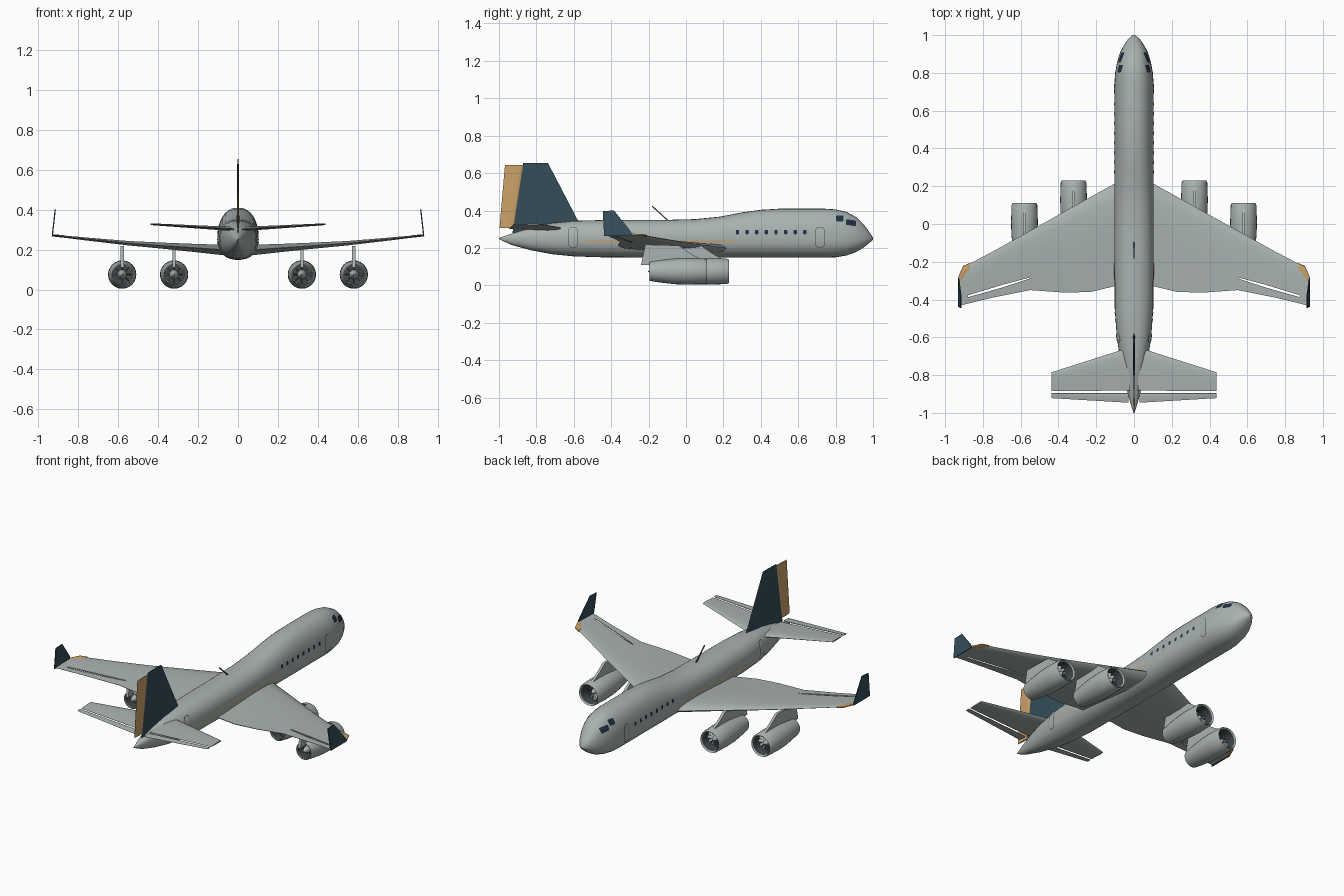
import bpy, bmesh, math
from mathutils import Vector

if "Cube" in bpy.data.objects:
    bpy.data.objects.remove(bpy.data.objects["Cube"])


def material(name, rgb):
    m = bpy.data.materials.new(name)
    m.diffuse_color = (*rgb, 1)
    m.use_nodes = True
    m.node_tree.nodes["Principled BSDF"].inputs["Base Color"].default_value = m.diffuse_color
    return m


BODY = material("body_grey", (0.40, 0.45, 0.44))
NAVY = material("dark_blue", (0.035, 0.075, 0.10))
TAN = material("tan", (0.60, 0.36, 0.14))
GLASS = material("window_blue", (0.015, 0.03, 0.06))
DARK = material("dark_metal", (0.05, 0.065, 0.07))


def make(name, bm, mat, mirror=False, smooth=30):
    bmesh.ops.recalc_face_normals(bm, faces=bm.faces)
    me = bpy.data.meshes.new(name)
    bm.to_mesh(me)
    bm.free()
    ob = bpy.data.objects.new(name, me)
    bpy.context.collection.objects.link(ob)
    me.materials.append(mat)
    bpy.context.view_layer.objects.active = ob
    bpy.ops.object.select_all(action='DESELECT')
    ob.select_set(True)
    if smooth:
        bpy.ops.object.shade_smooth_by_angle(angle=math.radians(smooth))
    if mirror:
        ob.modifiers.new("mirror", 'MIRROR').use_mirror_merge = False
    return ob


def loft(bm, rings, cap=True):
    vs = [[bm.verts.new(p) for p in r] for r in rings]
    n = len(vs[0])
    for a, b in zip(vs, vs[1:]):
        for i in range(n):
            bm.faces.new((a[i], a[(i + 1) % n], b[(i + 1) % n], b[i]))
    if cap:
        bm.faces.new(vs[0])
        bm.faces.new(vs[-1])


def foil(name, sections, mat, vertical=False, mirror=True):
    """Loft of airfoils; section = span, leading y, trailing y, offset, thickness."""
    shape = [(0, 0), (.04, .3), (.15, .47), (.35, .5), (.65, .3), (1, .04),
             (1, -.04), (.65, -.3), (.35, -.5), (.15, -.47), (.04, -.3)]
    rings = []
    for s, le, te, off, t in sections:
        pts = [(le + (te - le) * u, off + t * v) for u, v in shape]
        rings.append([(q, y, s) if vertical else (s, y, q) for y, q in pts])
    bm = bmesh.new()
    loft(bm, rings)
    return make(name, bm, mat, mirror)


def prism(name, low, high, mat, mirror=True):
    bm = bmesh.new()
    loft(bm, [low, high])
    return make(name, bm, mat, mirror, 0)


# Fuselage: stations of y, half width, bottom z, top z
ST = [(-1, .003, .247, .253), (-.93, .024, .215, .277), (-.83, .05, .188, .308),
      (-.72, .073, .167, .332), (-.6, .091, .155, .345), (-.45, .102, .15, .349),
      (-.1, .104, .148, .35), (.05, .104, .148, .354), (.18, .104, .148, .367),
      (.3, .104, .148, .39), (.4, .104, .148, .404), (.5, .104, .148, .41),
      (.74, .104, .148, .41), (.8, .1, .15, .406), (.86, .089, .16, .392),
      (.91, .073, .178, .365), (.95, .052, .202, .327), (.98, .03, .226, .286),
      (1, .006, .244, .256)]
MID, POW = .25, 2.25


def fuselage_ring(st, n=32):
    y, w, lo, hi = st
    ring = []
    for i in range(n):
        a = 2 * math.pi * i / n
        c, s = math.cos(a), math.sin(a)
        e = 2 / POW
        h = hi - MID if s > 0 else MID - lo
        ring.append((math.copysign(abs(c) ** e, c) * w, y, MID + math.copysign(abs(s) ** e, s) * h))
    return ring


bm = bmesh.new()
loft(bm, [fuselage_ring(s) for s in ST])
make("fuselage", bm, BODY, smooth=40)


def skin_x(y, z):
    for a, b in zip(ST, ST[1:]):
        if a[0] <= y <= b[0]:
            f = (y - a[0]) / (b[0] - a[0])
            w, lo, hi = (a[k] + (b[k] - a[k]) * f for k in (1, 2, 3))
    t = abs(z - MID) / ((hi - MID) if z > MID else (MID - lo))
    return w * max(0, 1 - t ** POW) ** (1 / POW)


def patch(bm, y, z, hy, hz, lift, corner=.3, slope=0, rows=8, cols=6):
    """Rounded panel that follows the fuselage skin."""
    r = corner * min(hy, hz)
    grid = []
    for i in range(rows + 1):
        v = -math.cos(math.pi * i / rows) * hz
        d = max(0, abs(v) - (hz - r))
        half = hy - r + math.sqrt(max(0, r * r - d * d))
        row = []
        for j in range(cols + 1):
            u = half * (2 * j / cols - 1)
            zz = z + v + slope * u
            row.append(bm.verts.new((skin_x(y + u, zz) + lift, y + u, zz)))
        grid.append(row)
    for a, b in zip(grid, grid[1:]):
        for j in range(cols):
            bm.faces.new((a[j], a[j + 1], b[j + 1], b[j]))


def panel(name, items, mat, lift=.002, **kw):
    bm = bmesh.new()
    for it in items:
        patch(bm, *it, lift, **kw)
    return make(name, bm, mat, True)


# Windows, doors and side stripe
panel("cabin_windows", [(.275 + .0515 * i, .285, .009, .012) for i in range(8)], GLASS, corner=.6)
panel("cockpit_side_window", [(.823, .358, .02, .016)], GLASS, .003)
panel("cockpit_front_window", [(.882, .335, .027, .015)], GLASS, .003, slope=-.15)
panel("door_seals", [(.716, .257, .025, .056), (-.604, .257, .025, .056)], DARK, .0015, corner=.7)
panel("doors", [(.716, .257, .0225, .0535), (-.604, .257, .0225, .0535)], BODY, .003, corner=.7)
panel("side_stripe", [(-.14, .236, .4, .003)], TAN, .002, cols=40, corner=.1)

# Main wings, with the slot in front of the aileron cut through
wing = foil("wing", [(.03, .25, -.325, .195, .056), (.105, .212, -.33, .2, .05),
                     (.23, .143, -.36, .209, .04), (.37, .065, -.363, .219, .031),
                     (.55, -.036, -.35, .232, .022), (.75, -.147, -.39, .252, .015),
                     (.873, -.212, -.42, .265, .011), (.926, -.28, -.434, .271, .007)], BODY)
slot = [(.555, -.284), (.555, -.29), (.7, -.337), (.88, -.388), (.88, -.378), (.7, -.323)]
cutter = prism("slot_cutter", [(x, y, .1) for x, y in slot], [(x, y, .4) for x, y in slot], DARK, False)
cutter.hide_render = True
cutter.hide_set(True)
cutter.display_type = 'WIRE'
cut = wing.modifiers.new("slot", 'BOOLEAN')
cut.operation, cut.object = 'DIFFERENCE', cutter
wing.modifiers.move(len(wing.modifiers) - 1, 0)
foil("wing_tip_edge", [(.868, -.206, -.245, .265, .012), (.905, -.222, -.32, .269, .012),
                       (.928, -.275, -.33, .271, .011)], TAN)

# Winglets lean slightly inward
wl = [(-.283, .265), (-.3, .295), (-.385, .4), (-.445, .397), (-.438, .265)]
lean = lambda z: .93 - (z - .265) * .11
prism("winglet", [(lean(z) - .003, y, z) for y, z in wl], [(lean(z) + .003, y, z) for y, z in wl], NAVY)

# Tail surfaces
foil("tailplane", [(.02, -.652, -.882, .302, .024), (.075, -.67, -.882, .306, .02),
                   (.437, -.785, -.885, .327, .009)], BODY)
foil("elevator", [(.03, -.895, -.946, .303, .009), (.437, -.895, -.922, .327, .006)], BODY)
foil("tail_fin", [(.28, -.542, -.928, 0, .014), (.345, -.577, -.918, 0, .013),
                  (.654, -.738, -.871, 0, .007)], NAVY, True, False)
foil("rudder", [(.307, -.922, -.997, 0, .009), (.643, -.87, -.968, 0, .006)], TAN, True, False)


# Engines
def revolve(name, profile, cx, cz, mat, n=24, cap=False):
    bm = bmesh.new()
    loft(bm, [[(cx + r * math.cos(2 * math.pi * i / n), y, cz + r * math.sin(2 * math.pi * i / n))
               for i in range(n)] for y, r in profile], cap)
    return make(name, bm, mat, True)


for tag, x, y in (("inner", .32, .23), ("outer", .58, .112)):
    z = .075
    revolve(tag + "_engine_cowl", [(y - .075, .053), (y - .01, .057), (y, .062), (y - .012, .068),
            (y - .1, .071), (y - .17, .069), (y - .25, .06), (y - .308, .051),
            (y - .308, .046), (y - .25, .05)], x, z, BODY)
    revolve(tag + "_engine_intake", [(y - .008, .0555), (y - .07, .052), (y - .072, .002)], x, z, DARK)
    revolve(tag + "_engine_spinner", [(y - .07, .018), (y - .05, .014), (y - .03, .002)], x, z, BODY, 16, True)
    revolve(tag + "_exhaust_wall", [(y - .304, .0465), (y - .25, .046), (y - .249, .002)], x, z, DARK)
    revolve(tag + "_exhaust_cone", [(y - .25, .024), (y - .29, .016), (y - .315, .002)], x, z, BODY, 16, True)
    # Twisted fan blades at the intake, and straight vanes at the exhaust
    for part, yb, twist, count, r1 in (("fan", y - .058, .007, 12, .052), ("vane", y - .262, .002, 8, .046)):
        bm = bmesh.new()
        for k in range(count):
            a = 2 * math.pi * k / count
            rad, tan = Vector((math.cos(a), 0, math.sin(a))), Vector((-math.sin(a), 0, math.cos(a)))
            c = Vector((x, yb, z))
            d = tan * twist + Vector((0, .006, 0))
            bm.faces.new([bm.verts.new(c + rad * r + d * s)
                          for r, s in ((.014, -.6), (.014, .6), (r1, 1), (r1, -1))])
        make(f"{tag}_engine_{part}_blades", bm, BODY, True, 0)
    # Pylon
    py = [(-.02, .135), (-.085, .168), (-.15, .213), (-.33, .218), (-.352, .11), (-.22, .11)]
    prism(tag + "_pylon", [(x - .008, y + u, v) for u, v in py], [(x + .008, y + u, v) for u, v in py], BODY)

# Antenna on the spine
prism("antenna", [(-.003, -.09, .345), (.003, -.09, .345), (.003, -.099, .345), (-.003, -.099, .345)],
      [(-.002, -.178, .425), (.002, -.178, .425), (.002, -.183, .421), (-.002, -.183, .421)], DARK, False)
